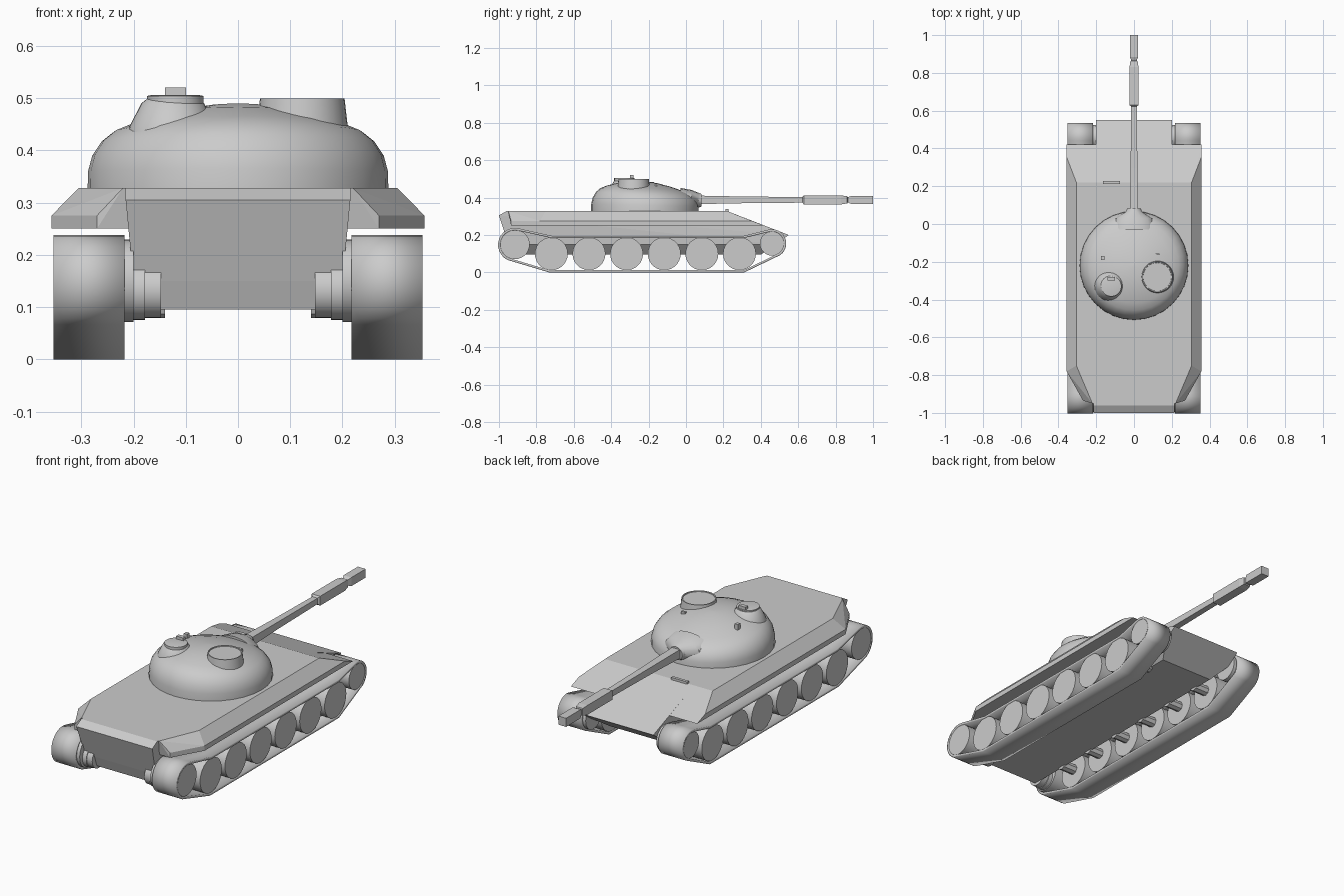
import bpy, bmesh, math
from mathutils import Vector, Matrix

if "Cube" in bpy.data.objects:
    bpy.data.objects.remove(bpy.data.objects["Cube"])


def finish(name, bm, smooth=None):
    bmesh.ops.recalc_face_normals(bm, faces=bm.faces)
    me = bpy.data.meshes.new(name)
    bm.to_mesh(me)
    bm.free()
    ob = bpy.data.objects.new(name, me)
    bpy.context.collection.objects.link(ob)
    if smooth:
        bpy.ops.object.select_all(action='DESELECT')
        ob.select_set(True)
        bpy.context.view_layer.objects.active = ob
        bpy.ops.object.shade_smooth_by_angle(angle=math.radians(smooth))
    return ob


def plated_body(name, half_points):
    """Convex armour body from (half width, y, z) points mirrored in x."""
    bm = bmesh.new()
    for x, y, z in half_points:
        for s in (-1, 1):
            bm.verts.new((s * x, y, z))
    bmesh.ops.convex_hull(bm, input=bm.verts)
    bmesh.ops.dissolve_limit(bm, angle_limit=math.radians(1), verts=bm.verts, edges=bm.edges)
    return finish(name, bm)


def lathe(name, profile, loc, axis='Z', segs=32, smooth=30, phase=0.0, shape=None):
    """Revolve (radius, height) points about an axis, closing both ends."""
    bm = bmesh.new()
    rot = {'Z': Matrix(), 'X': Matrix.Rotation(math.pi / 2, 4, 'Y'),
           'Y': Matrix.Rotation(-math.pi / 2, 4, 'X')}[axis]
    rings = []
    for r, h in profile:
        ring = []
        for i in range(segs):
            a = 2 * math.pi * i / segs + phase
            p = Vector((r * math.cos(a), r * math.sin(a), h))
            if shape:
                p = shape(p)
            ring.append(bm.verts.new(rot @ p + Vector(loc)))
        rings.append(ring)
    for a, b in zip(rings, rings[1:]):
        for i in range(segs):
            j = (i + 1) % segs
            bm.faces.new((a[i], a[j], b[j], b[i]))
    bm.faces.new(rings[0])
    bm.faces.new(rings[-1])
    return finish(name, bm, smooth)


def drum(name, r, x0, x1, y, z, side, segs=28):
    a, b = sorted((side * x0, side * x1))
    return lathe(name, [(r, a), (r, b)], (0, y, z), 'X', segs)


def box(name, size, loc):
    bm = bmesh.new()
    bmesh.ops.create_cube(bm, size=1)
    bmesh.ops.scale(bm, vec=size, verts=bm.verts)
    bmesh.ops.translate(bm, vec=loc, verts=bm.verts)
    return finish(name, bm)


def arc(cy, cz, r, a0, a1, n=12):
    return [(cy + r * math.cos(math.radians(a0 + (a1 - a0) * i / n)),
             cz + r * math.sin(math.radians(a0 + (a1 - a0) * i / n))) for i in range(n + 1)]


# hull: central body with inward-sloped belly sides, and wide upper sponsons
plated_body("hull_core", [
    (0.20, 0.55, 0.20), (0.20, 0.22, 0.328), (0.215, -0.96, 0.328), (0.215, -1.0, 0.305),
    (0.20, -0.95, 0.15), (0.15, -0.93, 0.095), (0.15, 0.40, 0.095), (0.20, 0.479, 0.15)])
plated_body("hull_sponsons", [
    (0.305, 0.22, 0.328), (0.305, -0.75, 0.328), (0.22, -0.95, 0.328),
    (0.357, 0.355, 0.275), (0.357, -0.78, 0.275), (0.27, -0.935, 0.275),
    (0.357, 0.42, 0.25), (0.357, -0.78, 0.25), (0.27, -0.935, 0.25)])
box("driver_periscope", (0.09, 0.015, 0.012), (-0.12, 0.22, 0.333))

# running gear
track_path = (arc(-0.915, 0.148, 0.084, 75, 245) + [(-0.73, 0.006), (0.31, 0.006)]
              + arc(0.46, 0.155, 0.07, -55, 105) + [(0.31, 0.19), (-0.72, 0.19)])
for side, tag in ((-1, "left"), (1, "right")):
    bm = bmesh.new()
    rows = [[bm.verts.new((side * x, y, z)) for y, z in track_path] for x in (0.217, 0.353)]
    n = len(track_path)
    for i in range(n):
        j = (i + 1) % n
        bm.faces.new((rows[0][i], rows[0][j], rows[1][j], rows[1][i]))
    track = finish("track_" + tag, bm, 30)
    mod = track.modifiers.new("thickness", 'SOLIDIFY')
    mod.thickness = 0.012
    mod.offset = 0

    for i in range(6):
        y = -0.72 + i * 0.2012
        drum(f"road_wheel_{tag}_{i}", 0.088, 0.217, 0.351, y, 0.1, side)
        drum(f"wheel_axle_{tag}_{i}", 0.026, 0.14, 0.23, y, 0.105, side, 8)
    drum("drive_wheel_" + tag, 0.079, 0.20, 0.351, -0.915, 0.15, side)
    drum("idler_wheel_" + tag, 0.065, 0.20, 0.351, 0.46, 0.155, side)
    drum("final_drive_" + tag, 0.057, 0.178, 0.205, -0.915, 0.132, side)
    drum("final_drive_cap_" + tag, 0.053, 0.147, 0.18, -0.915, 0.132, side)


# turret dome, roof tilted slightly down towards the gun
def tilt(p):
    return Vector((p.x, p.y, p.z - 0.09 * p.y * max(0, p.z - 0.33) / 0.15))


lathe("turret", [(0.288, 0.32), (0.287, 0.36), (0.279, 0.39), (0.261, 0.417), (0.237, 0.436),
                 (0.2, 0.451), (0.13, 0.472), (0.06, 0.484), (0.002, 0.487)],
      (0, -0.22, 0), shape=tilt)
lathe("gun_mantlet", [(0.12, -0.03), (0.10, 0.03), (0.042, 0.066), (0.036, 0.082)],
      (0, 0, 0.386), 'Y', 16, shape=lambda p: Vector((p.x, p.y * (0.55 if abs(p.z) < 0.04 else 0.95), p.z)))

# roof cupolas and sights
lathe("loader_cupola", [(0.09, 0.42), (0.081, 0.499), (0.076, 0.499), (0.075, 0.495)], (0.123, -0.28, 0))
lathe("commander_cupola", [(0.088, 0.42), (0.083, 0.445), (0.06, 0.49), (0.05, 0.498)], (-0.125, -0.325, 0))
lathe("commander_hatch", [(0.054, 0.49), (0.054, 0.504), (0.045, 0.506)], (-0.12, -0.33, 0), segs=20)
box("hatch_periscope", (0.04, 0.02, 0.025), (-0.12, -0.29, 0.508))
box("gunner_sight", (0.018, 0.02, 0.035), (-0.165, -0.18, 0.465))
box("loader_sight", (0.022, 0.01, 0.02), (0.125, -0.16, 0.465))

# gun barrel: square section with sleeve and muzzle brake
q = math.sqrt(2)
lathe("gun_barrel", [(r * q, y) for r, y in (
    (0.023, 0.05), (0.018, 0.3), (0.015, 0.622), (0.024, 0.63), (0.024, 0.83), (0.019, 0.862),
    (0.014, 0.865), (0.022, 0.885), (0.022, 1.0))],
    (0, 0, 0.388), 'Y', 4, None, math.pi / 4)
